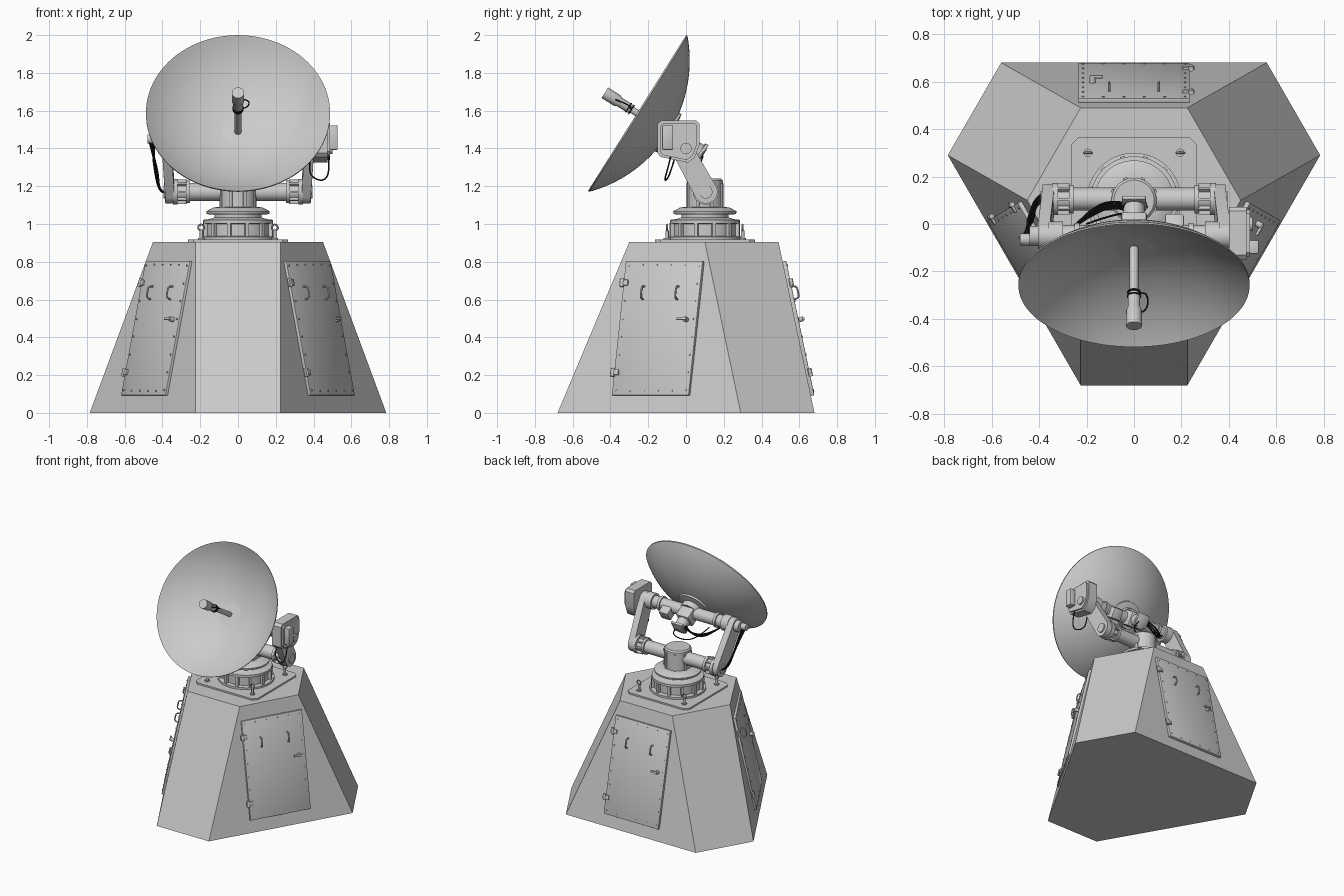
import bpy, bmesh, math
from math import radians, pi, sin, cos, sqrt
from mathutils import Matrix, Vector

if "Cube" in bpy.data.objects:
    bpy.data.objects.remove(bpy.data.objects["Cube"])


def material(name, rgb):
    m = bpy.data.materials.new(name)
    m.use_nodes = True
    m.diffuse_color = (*rgb, 1)
    m.node_tree.nodes["Principled BSDF"].inputs["Base Color"].default_value = (*rgb, 1)
    return m


GREY = material("light grey paint", (0.6, 0.6, 0.6))
BLACK = material("black rubber", (0.01, 0.01, 0.01))
I = Matrix.Identity(4)


def finish(name, bm, mat=GREY, M=I):
    """Place the mesh, shade round areas smooth and keep hard edges sharp."""
    bm.transform(M)
    bmesh.ops.recalc_face_normals(bm, faces=bm.faces)
    for f in bm.faces:
        f.smooth = True
    for e in bm.edges:
        e.smooth = len(e.link_faces) == 2 and e.calc_face_angle(0) < radians(35)
    me = bpy.data.meshes.new(name)
    bm.to_mesh(me)
    bm.free()
    me.materials.append(mat)
    ob = bpy.data.objects.new(name, me)
    bpy.context.collection.objects.link(ob)
    return ob


def loft(name, rings, mat=GREY, M=I):
    """Skin a stack of equal point rings and cap both ends."""
    bm = bmesh.new()
    vs = [[bm.verts.new(p) for p in ring] for ring in rings]
    n = len(vs[0])
    for a, b in zip(vs, vs[1:]):
        for i in range(n):
            j = (i + 1) % n
            bm.faces.new((a[i], a[j], b[j], b[i]))
    bm.faces.new(vs[0])
    bm.faces.new(vs[-1])
    return finish(name, bm, mat, M)


def lathe(name, profile, M=I, mat=GREY, seg=48):
    """Revolve (radius, height) points around local z."""
    rings = [[(r * cos(2 * pi * i / seg), r * sin(2 * pi * i / seg), z)
              for i in range(seg)] for r, z in profile]
    return loft(name, rings, mat, M)


def rod(name, p0, p1, r, r2=None, mat=GREY, seg=24):
    p0, p1 = Vector(p0), Vector(p1)
    d = p1 - p0
    M = Matrix.Translation(p0) @ d.to_track_quat('Z', 'Y').to_matrix().to_4x4()
    return lathe(name, [(r, 0), (r if r2 is None else r2, d.length)], M, mat, seg)


def box(name, size, loc, M=I, bevel=0.0, mat=GREY):
    bm = bmesh.new()
    bmesh.ops.create_cube(bm, size=1, matrix=Matrix.Translation(loc) @ Matrix.Diagonal((*size, 1)))
    if bevel:
        bmesh.ops.bevel(bm, geom=bm.edges[:], offset=bevel, segments=2, affect='EDGES', profile=0.5)
    return finish(name, bm, mat, M)


def cable(name, pts, r, mat=BLACK, M=I, cyclic=False):
    """Smooth tube through a few control points."""
    cu = bpy.data.curves.new(name, 'CURVE')
    cu.dimensions, cu.bevel_depth, cu.bevel_resolution = '3D', r, 2
    cu.use_fill_caps = True
    sp = cu.splines.new('NURBS')
    sp.points.add(len(pts) - 1)
    for p, q in zip(sp.points, pts):
        p.co = (*q, 1)
    sp.order_u, sp.use_endpoint_u, sp.use_cyclic_u, sp.resolution_u = 3, True, cyclic, 8
    tmp = bpy.data.objects.new(name, cu)
    bm = bmesh.new()
    bpy.context.collection.objects.link(tmp)
    bpy.context.view_layer.update()
    dg = bpy.context.evaluated_depsgraph_get()
    bm.from_mesh(tmp.evaluated_get(dg).to_mesh())
    bpy.data.objects.remove(tmp)
    return finish(name, bm, mat, M)


def frame(origin, x, y, z):
    M = Matrix((x, y, z)).transposed().to_4x4()
    M.translation = origin
    return M


CY = 0.1                                   # y of the vertical axis
CENTRE = Matrix.Translation((0, CY, 0))

# Tapered six-sided pedestal
bottom = [(.225, -.68), (.785, .29), (.56, .68), (-.56, .68), (-.785, .29), (-.225, -.68)]
top = [(.225, -.3), (.45, CY), (.225, .49), (-.225, .49), (-.45, CY), (-.225, -.3)]
loft("pedestal", [[(x, y, 0) for x, y in bottom], [(x, y, .905) for x, y in top]])

# Access doors on the three wide sides
slope = Vector((0, -.19, .905)).normalized()
normal = Vector((-1, 0, 0)).cross(slope)
for k, side in enumerate(("back", "right", "left")):
    turn = CENTRE @ Matrix.Rotation(radians(120 * k), 4, 'Z') @ CENTRE.inverted()
    D = turn @ frame((0, .68, 0), (-1, 0, 0), slope, normal)
    lo, hi, w = .092, .818, .235
    box(side + "_door", (2 * w, hi - lo, .02), (0, (lo + hi) / 2, .009), D, .003)
    for v in (.215, .7):
        box(side + "_hinge_leaf", (.05, .03, .012), (-w + .005, v, .022), D, .002)
        p = [D @ Vector((-w - .006, v + s, .022)) for s in (-.022, .022)]
        rod(side + "_hinge_pin", *p, .011, seg=12)
    for u in (-.105, .105):
        cable(side + "_handle", [(u, .61, .015), (u, .61, .045), (u, .645, .047),
                                 (u, .68, .045), (u, .68, .015)], .005, GREY, D)
    rod(side + "_latch_boss", D @ Vector((.175, .5, .015)), D @ Vector((.175, .5, .045)), .013, seg=16)
    box(side + "_latch_lever", (.055, .014, .012), (.158, .5, .045), D, .002)
    rivets = [(s * .215, .12 + .096 * i) for s in (-1, 1) for i in range(8)]
    rivets += [(-.129 + .086 * i, v) for i in range(4) for v in (.115, .797)]
    for u, v in rivets:
        rod(side + "_rivet", D @ Vector((u, v, .015)), D @ Vector((u, v, .023)), .005, seg=8)

# Mounting plate with clipped corners, and lifting eyes
a, c = .265, .235
plate = [(a, -c), (a, c), (c, a), (-c, a), (-a, c), (-a, -c), (-c, -a), (c, -a)]
loft("mounting_plate", [[(x, y, z) for x, y in plate] for z in (.9, .917)], M=CENTRE)
for sx in (-1, 1):
    for sy in (-1, 1):
        x, y = .195 * sx, CY + .2 * sy
        rod("eye_bolt_base", (x, y, .915), (x, y, .925), .018, seg=12)
        rod("eye_bolt_shank", (x, y, .92), (x, y, .965), .009, seg=12)
        ring = [(x + .017 * cos(t * pi / 4), y, .981 + .017 * sin(t * pi / 4)) for t in range(8)]
        cable("eye_bolt_ring", ring, .005, GREY, cyclic=True)

# Turntable, ribs and central post
lathe("turntable", [(.2, .915), (.2, .932), (.17, .936), (.17, 1.0), (.185, 1.003), (.185, 1.022),
                    (.15, 1.026), (.125, 1.035), (.125, 1.05), (.165, 1.052), (.168, 1.067),
                    (.13, 1.088), (.095, 1.09), (.095, 1.23), (.085, 1.24)], CENTRE)
for i in range(12):
    R = CENTRE @ Matrix.Rotation(radians(30 * i + 15), 4, 'Z')
    box("turntable_rib", (.025, .02, .075), (.178, 0, .967), R)
for i in range(8):
    R = CENTRE @ Matrix.Rotation(radians(45 * i + 22), 4, 'Z')
    box("post_rib", (.012, .018, .13), (.096, 0, 1.15), R)

# Fork: cross tubes, flanges and arms
LOW, HIGH = Vector((0, .105, 1.17)), Vector((0, -.05, 1.45))


def along(p, x):
    return p + Vector((x, 0, 0))


rod("lower_cross_tube", along(LOW, -.36), along(LOW, .36), .048, seg=32)
rod("upper_cross_tube", along(HIGH, -.4), along(HIGH, .42), .045, seg=32)
tilt = math.atan2(HIGH.y - LOW.y, HIGH.z - LOW.z)


def arm_ring(x0, x1):
    """Round-ended outline in the y-z plane, leaning outward towards the top."""
    pts = []
    for centre, r, x, start in ((LOW, .062, x0, pi), (HIGH, .055, x1, 0)):
        for i in range(13):
            t = start + pi * i / 12 - tilt * -1 * -1
            pts.append((x, centre.y + r * cos(t), centre.z + r * sin(t)))
    return pts


for s, side in ((1, "left"), (-1, "right")):
    loft(side + "_arm", [arm_ring(s * .335, s * .355), arm_ring(s * .385, s * .405)])
    rod(side + "_lower_flange", along(LOW, s * .32), along(LOW, s * .345), .068, seg=32)
    rod(side + "_lower_collar", along(LOW, s * .255), along(LOW, s * .275), .06, seg=32)
    rod(side + "_upper_flange", along(HIGH, s * .3), along(HIGH, s * .36), .06, seg=32)
    rod(side + "_upper_collar", along(HIGH, s * .23), along(HIGH, s * .25), .055, seg=32)
    rod(side + "_lower_cap", along(LOW, s * .38), along(LOW, s * .395), .035, seg=24)
    for i in range(8):
        R = Matrix.Translation(LOW) @ Matrix.Rotation(radians(45 * i), 4, 'X')
        box(side + "_flange_gusset", (.055, .01, .022), (s * .297, 0, .054), R)
rod("right_bearing_cap", along(HIGH, -.4), along(HIGH, -.44), .042, seg=24)
rod("right_encoder", HIGH + Vector((-.44, -.015, 0)), HIGH + Vector((-.48, -.015, 0)), .025, seg=20)

# Elevation drive housing and its outer box
drive = [(-.15, 1.375), (-.135, 1.355), (.01, 1.325), (.045, 1.35), (.072, 1.42),
         (.072, 1.53), (.055, 1.548), (-.13, 1.548), (-.15, 1.53)]
loft("drive_housing", [[(x, y, z) for y, z in drive] for x in (.4, .475)])
loft("drive_cover", [[(x, y * .88 - .005, 1.44 + (z - 1.44) * .88) for y, z in drive] for x in (.47, .488)])
box("control_box", (.045, .058, .13), (.505, -.097, 1.457), I, .006)
rod("drive_stub", (.39, .0, 1.4), (.5, .0, 1.4), .03)

# Reflector, hub, gearbox and feed share one tilted axis
axis = Vector((0, -.846, .533)).normalized()
T = frame((0, -.098, 1.486), (1, 0, 0), axis.cross((1, 0, 0)), axis)
RIM, DEPTH, N = .4875, .19, 20
RAD = (RIM ** 2 + DEPTH ** 2) / (2 * DEPTH)
arc = [(RIM * max(i, .02) / N, RAD - sqrt(RAD ** 2 - (RIM * i / N) ** 2)) for i in range(N + 1)]
lathe("reflector_dish", [(r, z - .008) for r, z in arc] + arc[::-1], T, seg=96)
lathe("dish_hub", [(.075, -.06), (.075, -.02), (.12, -.012), (.12, .005)], T)
box("gearbox", (.11, .11, .12), (0, 0, -.085), T, .012)
lathe("gearbox_motor", [(.045, -.13), (.045, -.2), (.055, -.2), (.055, -.215), (.03, -.225)][::-1], T, seg=32)
box("motor_cap", (.1, .095, .018), (0, .01, -.212), T, .003)
box("side_motor", (.08, .08, .1), (.17, -.01, -.1), T, .008)
lathe("feed_rod", [(.018, -.01), (.018, .235)], T, seg=24)
lathe("feed_horn", [(.021, .225), (.026, .24), (.026, .3), (.033, .315), (.033, .392)], T, seg=32)
for z in (.222, .24):
    lathe("feed_strap", [(.029, z), (.029, z + .007)], T, BLACK, 24)

# Cables
cable("feed_cable", [(.02, 0, .235), (.045, .01, .225), (.062, .01, .27),
                     (.05, 0, .32), (.025, 0, .325)], .0035, M=T)
for i in range(3):
    d = .012 * i
    cable("arm_cable", [(-.47 + d, -.065, 1.45), (-.45, -.02 + d, 1.37), (-.425 - d / 2, .02 + d, 1.27),
                        (-.42, .07 + d, 1.19), (-.39, .1 + d, 1.16), (-.36, .12 + d, 1.19)], .007)
    cable("hub_cable", [(-.03, .085 - d, 1.4), (-.1, .1 - d, 1.37 - d), (-.18, .06 - d, 1.36 - d),
                        (-.24, .0, 1.38), (-.29, -.04, 1.42)], .006)
cable("motor_loop", [(.03, .09, 1.36), (.08, .07, 1.3), (-.02, .05, 1.27), (-.12, .03, 1.31),
                     (-.2, .0, 1.4)], .004)
cable("drive_loop", [(.48, -.08, 1.36), (.485, -.1, 1.28), (.46, -.115, 1.23), (.41, -.1, 1.235),
                     (.37, -.08, 1.28), (.385, -.05, 1.38)], .004)
